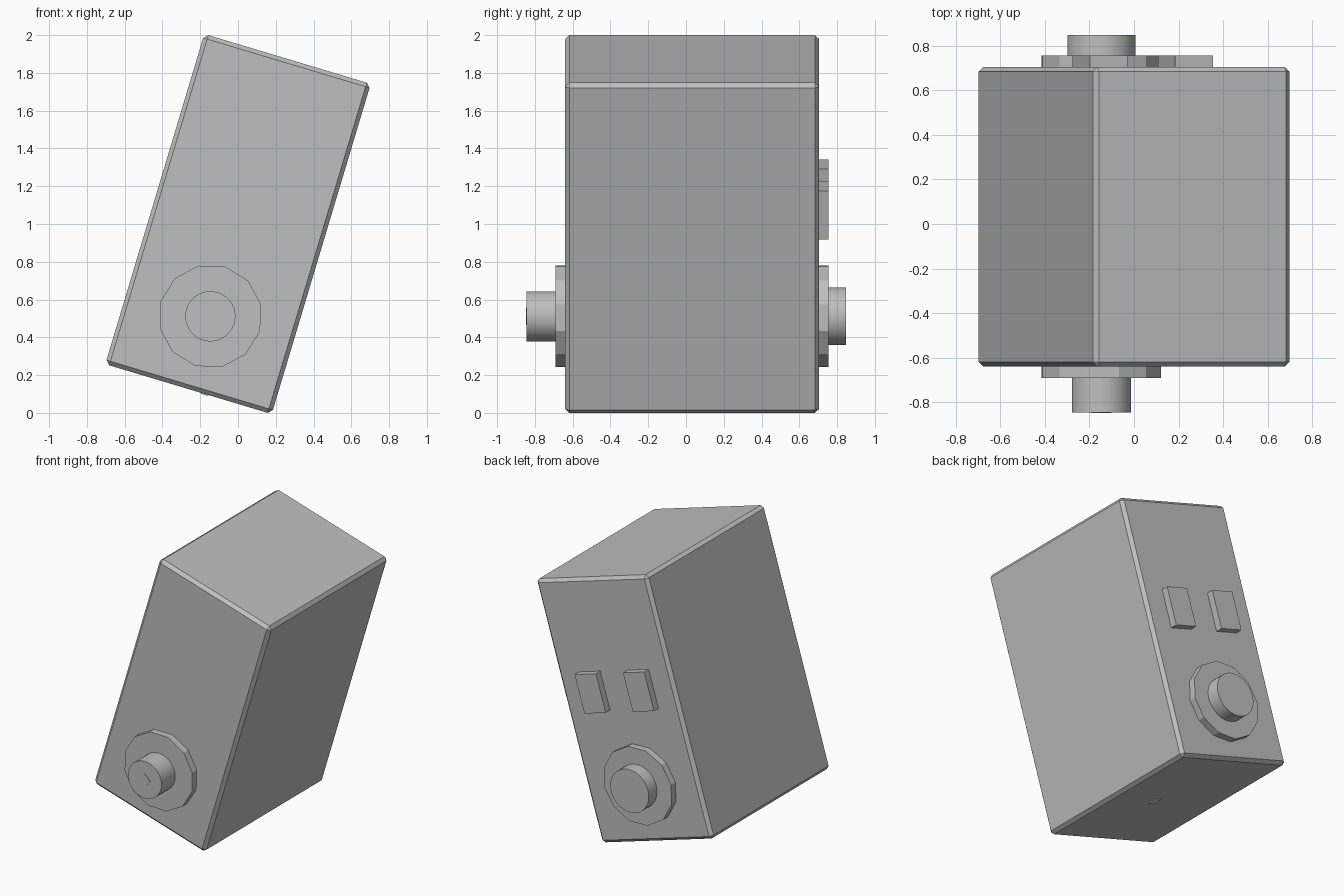
import bpy, bmesh, math
from mathutils import Matrix, Vector

cube = bpy.data.objects.get("Cube")
if cube:
    bpy.data.objects.remove(cube, do_unlink=True)

# Everything is built upright around the body's middle, then leaned sideways
LEAN = Matrix.Translation((0, 0, 1)) @ Matrix.Rotation(math.radians(16.7), 4, 'Y')
W, H = 0.92, 1.825
FRONT, BACK = -0.64, 0.705
DIAL_Z = -0.51


def make_material(name, value):
    mat = bpy.data.materials.new(name)
    mat.use_nodes = True
    colour = (value, value, value, 1)
    mat.diffuse_color = colour
    mat.node_tree.nodes["Principled BSDF"].inputs["Base Color"].default_value = colour
    return mat


grey = make_material("plain grey", 0.52)
pale = make_material("pale grey", 0.85)


def finish(name, bm, mat=grey, smooth=False):
    bmesh.ops.transform(bm, matrix=LEAN, verts=bm.verts)
    bmesh.ops.recalc_face_normals(bm, faces=bm.faces)
    mesh = bpy.data.meshes.new(name)
    bm.to_mesh(mesh)
    bm.free()
    mesh.materials.append(mat)
    obj = bpy.data.objects.new(name, mesh)
    bpy.context.collection.objects.link(obj)
    if smooth:
        bpy.ops.object.select_all(action='DESELECT')
        obj.select_set(True)
        bpy.context.view_layer.objects.active = obj
        bpy.ops.object.shade_smooth_by_angle(angle=math.radians(30))
    return obj


def box(name, low, high, chamfer=0, mat=grey):
    low, high = Vector(low), Vector(high)
    bm = bmesh.new()
    place = Matrix.Translation((low + high) / 2) @ Matrix.Diagonal((*(high - low), 1))
    bmesh.ops.create_cube(bm, size=1, matrix=place)
    if chamfer:
        bmesh.ops.bevel(bm, geom=bm.edges[:], offset=chamfer, segments=1,
                        affect='EDGES', profile=0.5)
    return finish(name, bm, mat)


def disc(name, radius, y0, y1, sides, smooth=False, turn=0):
    bm = bmesh.new()
    place = (Matrix.Translation((0, (y0 + y1) / 2, DIAL_Z))
             @ Matrix.Rotation(turn, 4, 'Y') @ Matrix.Rotation(math.pi / 2, 4, 'X'))
    bmesh.ops.create_cone(bm, cap_ends=True, segments=sides, radius1=radius,
                          radius2=radius, depth=abs(y1 - y0), matrix=place)
    return finish(name, bm, smooth=smooth)


# Chamfered body
box("body", (-W / 2, FRONT, -H / 2), (W / 2, BACK, H / 2), chamfer=0.022)

# Twelve-sided collars with round knobs, front and back
disc("front_collar", 0.275, FRONT + 0.01, FRONT - 0.05, 12)
disc("front_knob", 0.133, FRONT - 0.04, -0.845, 32, smooth=True)
disc("back_collar", 0.275, BACK - 0.01, BACK + 0.05, 12)
disc("back_knob", 0.153, BACK + 0.04, 0.848, 32, smooth=True)

# Diamond end of the axle in the front knob
disc("axle_end", 0.046, -0.84, -0.848, 4, turn=math.radians(-16.7))

# Pair of raised plates on the back
for name, x in (("left_back_plate", 0.2), ("right_back_plate", -0.2)):
    box(name, (x - 0.088, BACK - 0.01, 0), (x + 0.088, BACK + 0.05, 0.27))

# Small tab under the body
box("bottom_tab", (0.07, -0.04, -H / 2 - 0.005), (0.11, 0.04, -H / 2 + 0.003), mat=pale)
